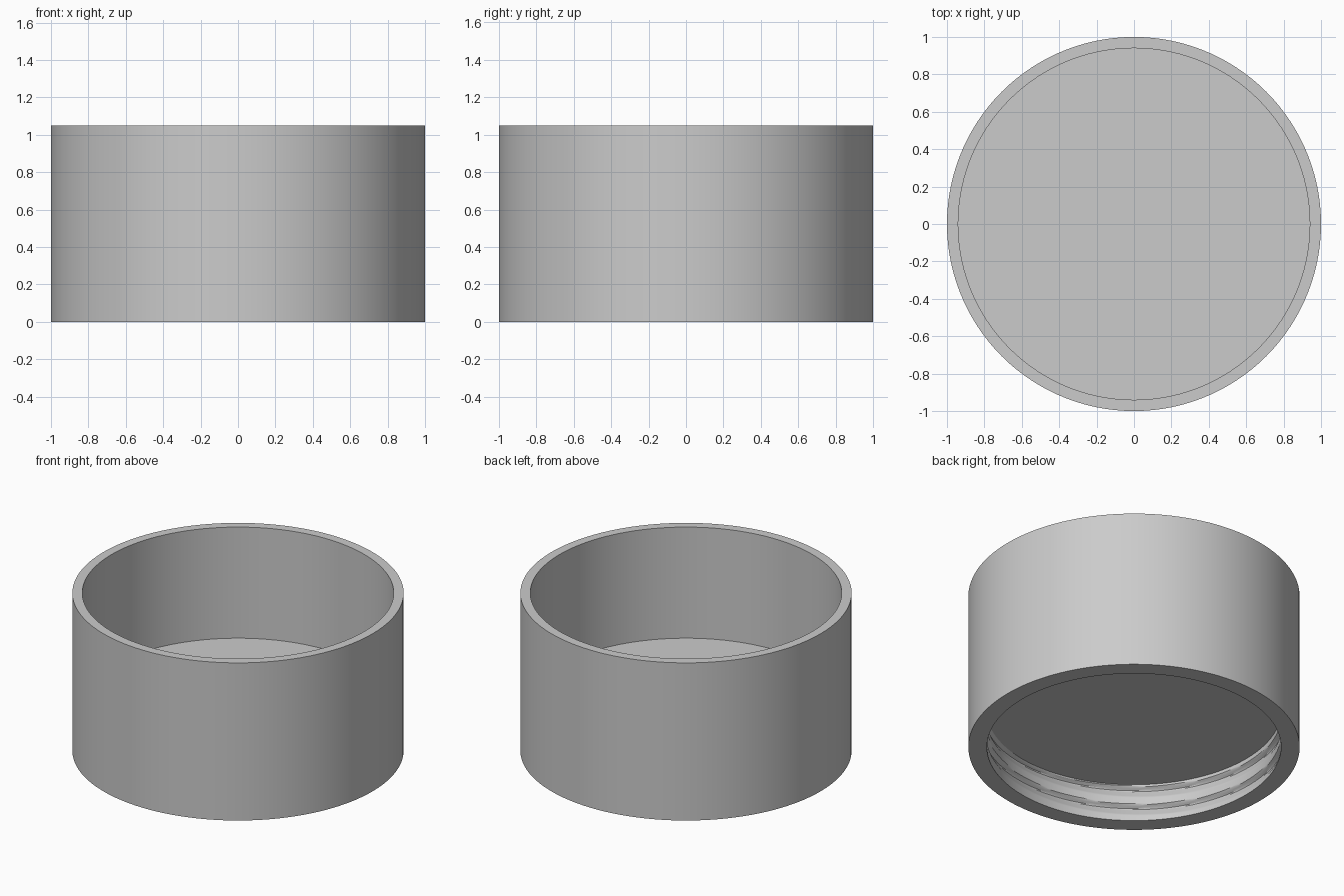
import bpy, bmesh, math

cube = bpy.data.objects.get("Cube")
if cube:
    bpy.data.objects.remove(cube)

SEGMENTS = 120
HEIGHT, FLOOR_Z, RECESS_Z = 1.05, 0.31, 0.25
OUTER_R, INNER_R, MOUTH_R = 1.0, 0.94, 0.888
PITCH, GROOVE, ROWS = 0.125, 0.025, 36

grey = bpy.data.materials.new("plain grey")
grey.use_nodes = True
grey.diffuse_color = (0.6, 0.6, 0.6, 1)
grey.node_tree.nodes["Principled BSDF"].inputs["Base Color"].default_value = (0.6, 0.6, 0.6, 1)


def thread_radius(z, angle):
    """Recess wall with a helical groove: slanted lower flank, steep upper flank."""
    phase = ((z - 0.035) / PITCH - angle / math.tau) % 1
    depth = max(0, min((phase - 0.4) / 0.4, (1 - phase) / 0.15, 1))
    fade = max(0, min(1, z / 0.035, (RECESS_Z - z) / 0.015))
    return MOUTH_R + GROOVE * depth * fade


def fixed(radius):
    return lambda z, angle: radius


# Rings from the cup floor, over the rim, down the outside and up the recess
rings = [(FLOOR_Z, fixed(INNER_R)), (HEIGHT, fixed(INNER_R)),
         (HEIGHT, fixed(OUTER_R)), (0, fixed(OUTER_R))]
rings += [(RECESS_Z * i / ROWS, thread_radius) for i in range(ROWS + 1)]

bm = bmesh.new()
loops = []
for z, radius in rings:
    loop = []
    for i in range(SEGMENTS):
        a = math.tau * i / SEGMENTS
        r = radius(z, a)
        loop.append(bm.verts.new((r * math.cos(a), r * math.sin(a), z)))
    loops.append(loop)
for low, high in zip(loops, loops[1:]):
    for i in range(SEGMENTS):
        j = (i + 1) % SEGMENTS
        bm.faces.new((low[i], low[j], high[j], high[i]))

# Cup floor and recess ceiling
bm.faces.new(loops[0])
bm.faces.new(loops[-1])
bmesh.ops.recalc_face_normals(bm, faces=bm.faces[:])

mesh = bpy.data.meshes.new("threaded_cup")
bm.to_mesh(mesh)
bm.free()
mesh.materials.append(grey)
cup = bpy.data.objects.new("threaded_cup", mesh)
bpy.context.collection.objects.link(cup)

bpy.ops.object.select_all(action="DESELECT")
cup.select_set(True)
bpy.context.view_layer.objects.active = cup
bpy.ops.object.shade_smooth_by_angle(angle=math.radians(25))
